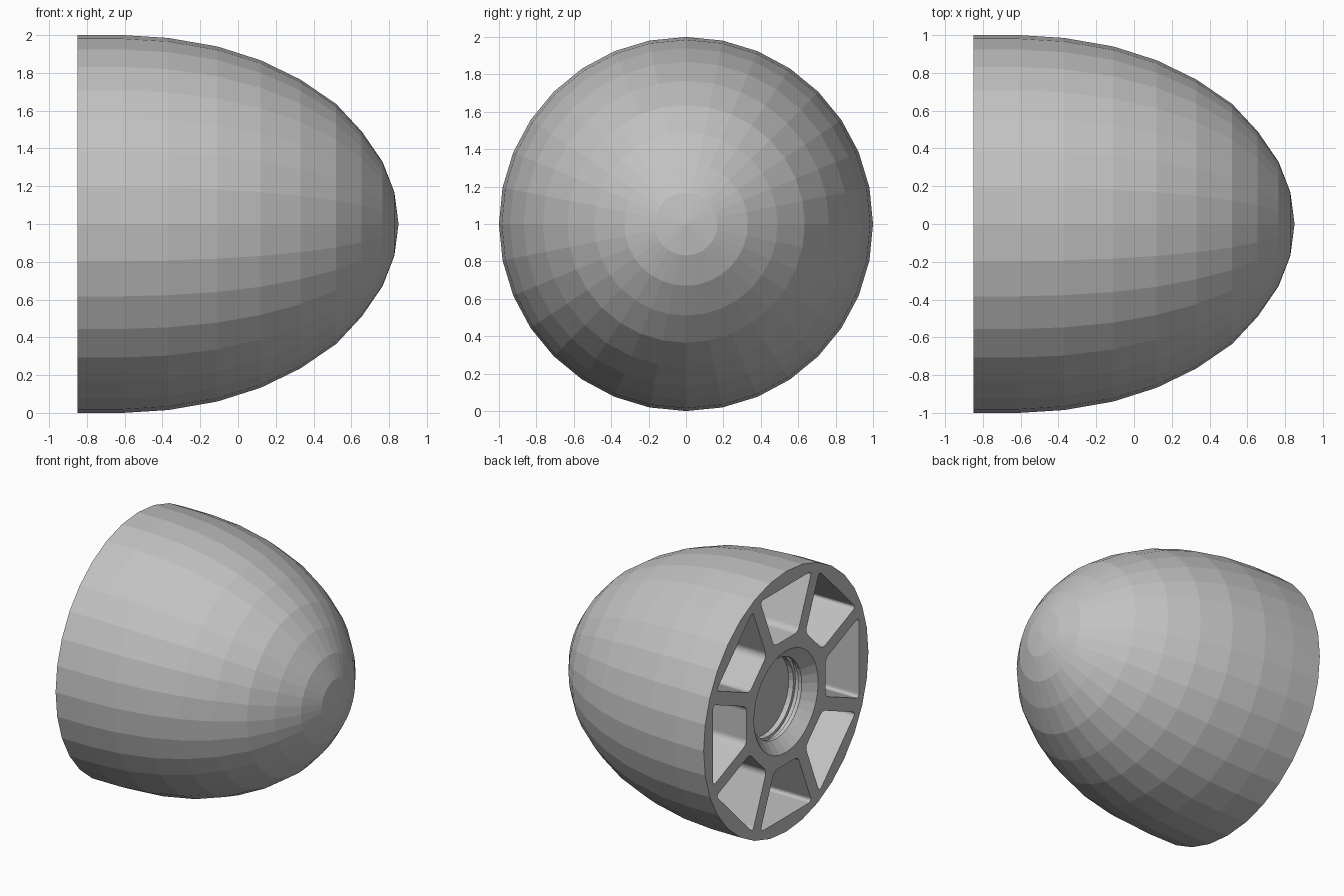
import bpy, bmesh, math
from mathutils import Vector

cube = bpy.data.objects.get("Cube")
if cube:
    bpy.data.objects.remove(cube, do_unlink=True)

SIDES = 32
BACK = -0.85
POCKET_DEPTH = 0.5

grey = bpy.data.materials.new("plain grey")
grey.use_nodes = True
grey.diffuse_color = (0.54, 0.54, 0.54, 1)
grey.node_tree.nodes["Principled BSDF"].inputs["Base Color"].default_value = grey.diffuse_color


def finish(name, bm):
    bmesh.ops.recalc_face_normals(bm, faces=bm.faces)
    mesh = bpy.data.meshes.new(name)
    bm.to_mesh(mesh)
    bm.free()
    mesh.materials.append(grey)
    obj = bpy.data.objects.new(name, mesh)
    bpy.context.collection.objects.link(obj)
    return obj


def lathe(name, profile, tip=None):
    """Turn (x, radius) rings about the lengthwise axis at z = 1."""
    bm = bmesh.new()
    rings = []
    for x, r in profile:
        angles = [math.tau * i / SIDES for i in range(SIDES)]
        rings.append([bm.verts.new((x, r * math.sin(a), 1 + r * math.cos(a))) for a in angles])
    for low, high in zip(rings, rings[1:]):
        for i in range(SIDES):
            j = (i + 1) % SIDES
            bm.faces.new((low[i], low[j], high[j], high[i]))
    bm.faces.new(rings[0])
    if tip is None:
        bm.faces.new(rings[-1])
    else:
        point = bm.verts.new((tip, 0, 1))
        for i in range(SIDES):
            bm.faces.new((rings[-1][i], rings[-1][(i + 1) % SIDES], point))
    return finish(name, bm)


def pockets(count=8, inner=0.48, outer=0.885, half_spoke=0.05):
    """Rounded trapezoid prisms set between the spokes."""
    bm = bmesh.new()
    half = math.pi / count

    def width(r):
        return r * math.tan(half) - half_spoke / math.cos(half)

    outline = [(-width(inner), inner), (width(inner), inner),
               (width(outer), outer), (-width(outer), outer)]
    for k in range(count):
        a = math.tau * k / count
        verts = []
        for u, r in outline:
            y = u * math.cos(a) + r * math.sin(a)
            z = r * math.cos(a) - u * math.sin(a)
            verts.append(bm.verts.new((BACK - 0.1, y, 1 + z)))
        face = bm.faces.new(verts)
        grown = bmesh.ops.extrude_face_region(bm, geom=[face])["geom"]
        new = [v for v in grown if isinstance(v, bmesh.types.BMVert)]
        bmesh.ops.translate(bm, verts=new, vec=Vector((0.1 + POCKET_DEPTH, 0, 0)))
    bmesh.ops.recalc_face_normals(bm, faces=bm.faces)
    long_edges = [e for e in bm.edges if abs(e.verts[0].co.x - e.verts[1].co.x) > 0.1]
    bmesh.ops.bevel(bm, geom=long_edges, offset=0.035, segments=4, profile=0.5, affect='EDGES')
    return finish("pocket_cutter", bm)


def cut(body, cutter):
    mod = body.modifiers.new("cut", 'BOOLEAN')
    mod.operation = 'DIFFERENCE'
    mod.solver = 'EXACT'
    mod.object = cutter
    bpy.context.view_layer.objects.active = body
    bpy.ops.object.modifier_apply(modifier=mod.name)
    bpy.data.objects.remove(cutter, do_unlink=True)


# Domed nose body
nose = lathe("nose_cone", [
    (BACK, 1.0), (-0.61, 1.0), (-0.37, 0.985), (-0.11, 0.94), (0.12, 0.867),
    (0.33, 0.765), (0.52, 0.635), (0.655, 0.49), (0.765, 0.33), (0.828, 0.168)], tip=0.85)

# Spoked recesses in the flat back
cut(nose, pockets())

# Stepped socket in the hub, with a tapered mouth and a groove
cut(nose, lathe("socket_cutter", [
    (BACK - 0.05, 0.39), (BACK, 0.39), (BACK + 0.08, 0.305), (BACK + 0.11, 0.305),
    (BACK + 0.11, 0.33), (BACK + 0.15, 0.33), (BACK + 0.15, 0.305), (BACK + 0.19, 0.305)]))
